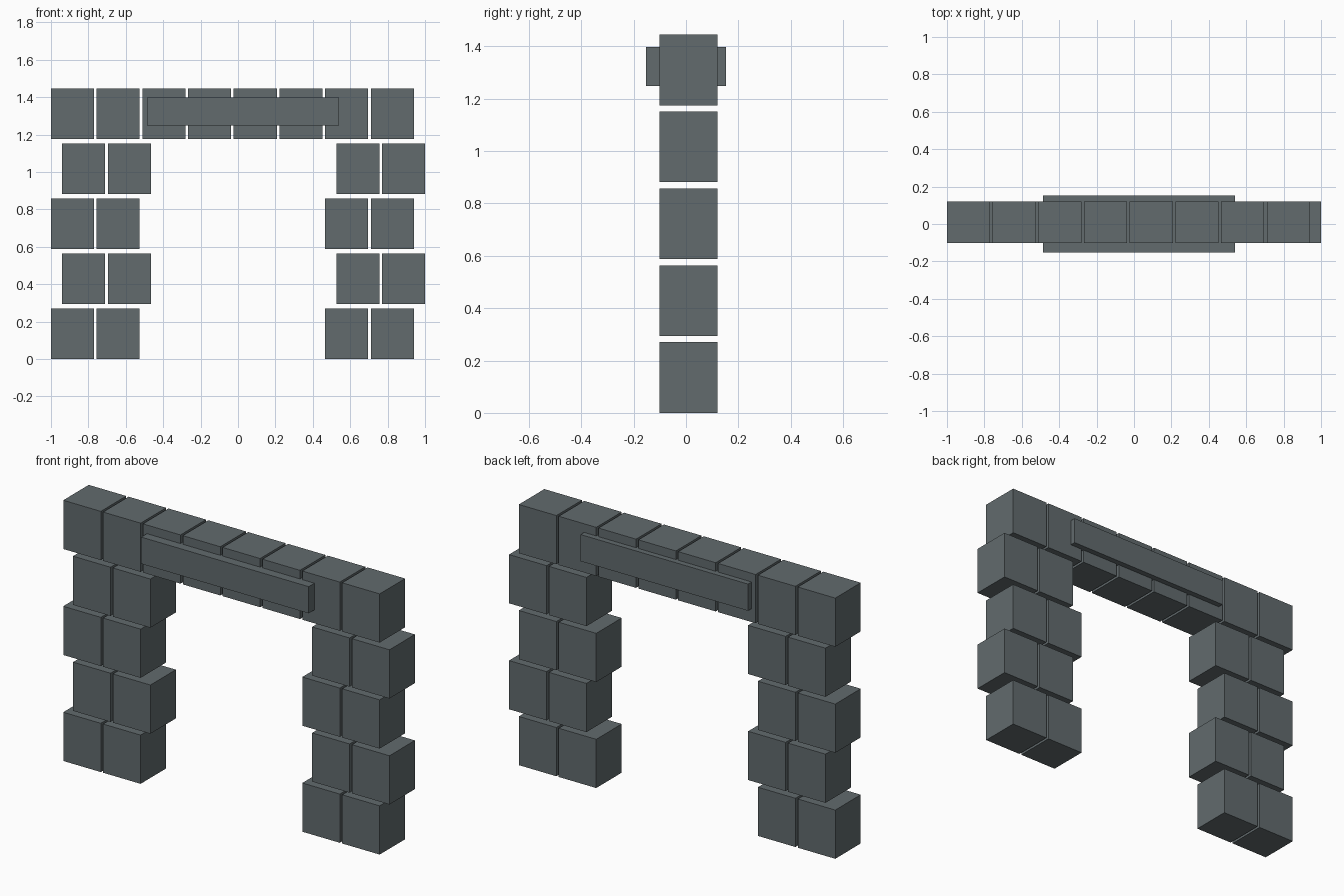
import bpy

cube = bpy.data.objects.get("Cube")
if cube:
    bpy.data.objects.remove(cube, do_unlink=True)

# Slate stone colour
stone = bpy.data.materials.new("slate_grey_stone")
stone.use_nodes = True
colour = (0.122, 0.147, 0.155, 1)
stone.diffuse_color = colour
stone.node_tree.nodes["Principled BSDF"].inputs["Base Color"].default_value = colour


def box(name, low, high):
    """Axis-aligned box between two corners."""
    centre = [(a + b) / 2 for a, b in zip(low, high)]
    bpy.ops.mesh.primitive_cube_add(size=1, location=centre)
    obj = bpy.context.object
    obj.name = name
    obj.scale = [b - a for a, b in zip(low, high)]
    bpy.ops.object.transform_apply(location=False, rotation=False, scale=True)
    obj.data.materials.append(stone)


WIDTH, HEIGHT = 0.23, 0.27
PITCH, COURSE = 0.2443, 0.2937
FRONT, BACK = -0.102, 0.121
STAGGER = 0.06


def block(name, column, row):
    x = -1 + column * PITCH + (STAGGER if row % 2 else 0)
    z = row * COURSE
    box(name, (x, FRONT, z), (x + WIDTH, BACK, z + HEIGHT))


# Two pillars of staggered courses
for side, columns in (("right", (0, 1)), ("left", (6, 7))):
    for row in range(4):
        for column in columns:
            block(f"{side}_pillar_block", column, row)

# Lintel course across the top
for column in range(8):
    block("lintel_block", column, 4)

# Long beam running through the lintel, proud of both faces
box("lintel_beam", (-0.487, -0.152, 1.249), (0.54, 0.152, 1.397))
